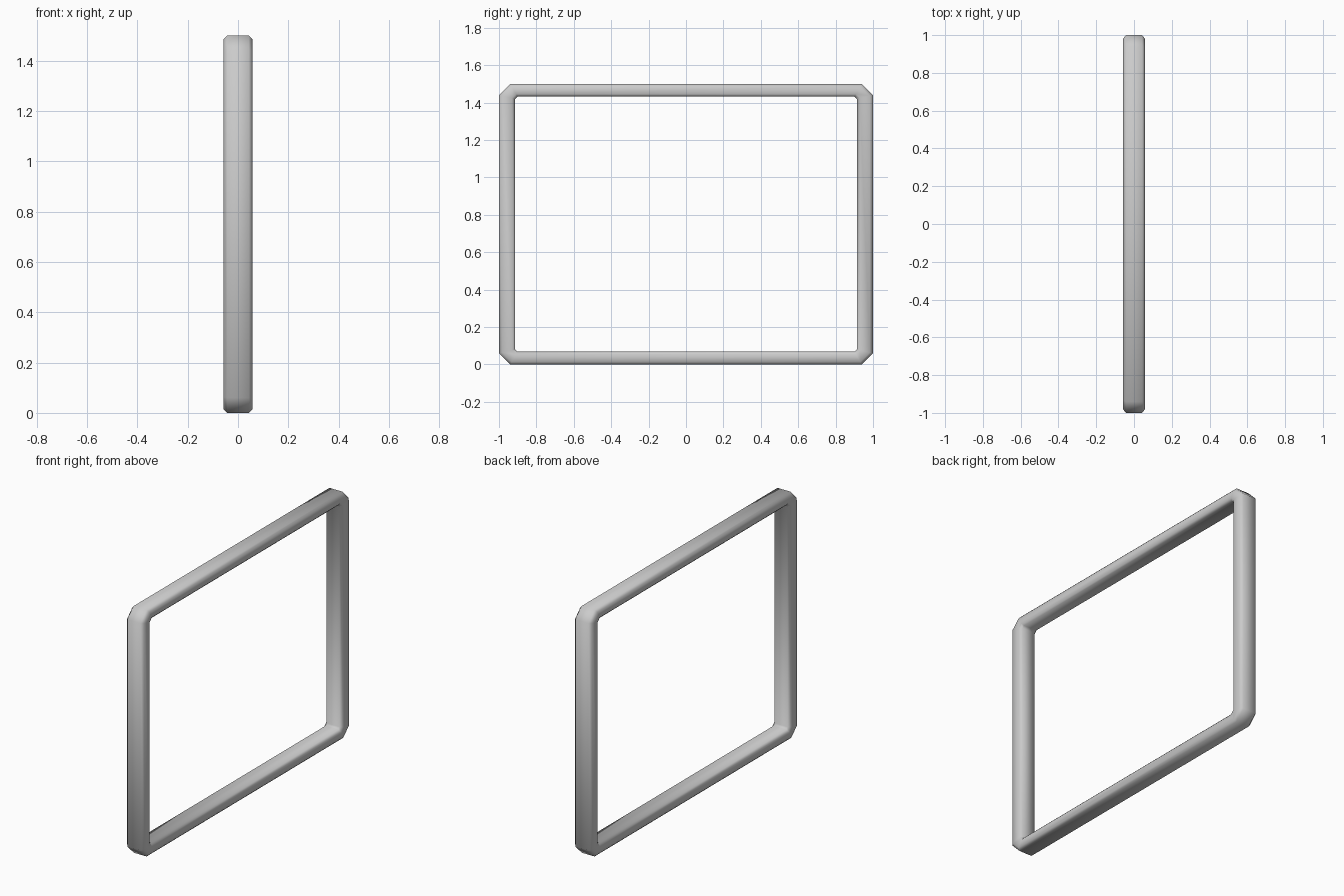
import bpy, bmesh

if "Cube" in bpy.data.objects:
    bpy.data.objects.remove(bpy.data.objects["Cube"])

# Cross-section of the tube: (x, inset fraction from outer rim to inner rim)
section = [(-0.043, 0), (0.043, 0), (0.057, 0.2), (0.057, 0.8),
           (0.043, 1), (-0.043, 1), (-0.057, 0.8), (-0.057, 0.2)]


def ring(bm, x, u):
    """Rectangle with clipped corners in the YZ plane."""
    hy = 1 - 0.087 * u
    hz = 0.75 - 0.068 * u
    c = 0.06 - 0.048 * u
    pts = [(hy, hz - c), (hy - c, hz), (c - hy, hz), (-hy, hz - c),
           (-hy, c - hz), (c - hy, -hz), (hy - c, -hz), (hy, c - hz)]
    return [bm.verts.new((x, y, 0.75 + z)) for y, z in pts]


# Rectangular frame with chamfered corners
bm = bmesh.new()
rings = [ring(bm, x, u) for x, u in section]
n = len(rings)
for i in range(n):
    a, b = rings[i], rings[(i + 1) % n]
    for j in range(8):
        k = (j + 1) % 8
        bm.faces.new((a[j], a[k], b[k], b[j]))
bmesh.ops.recalc_face_normals(bm, faces=bm.faces)
for f in bm.faces:
    f.smooth = True
mesh = bpy.data.meshes.new("rectangular_frame")
bm.to_mesh(mesh)
bm.free()
frame = bpy.data.objects.new("rectangular_frame", mesh)
bpy.context.collection.objects.link(frame)
